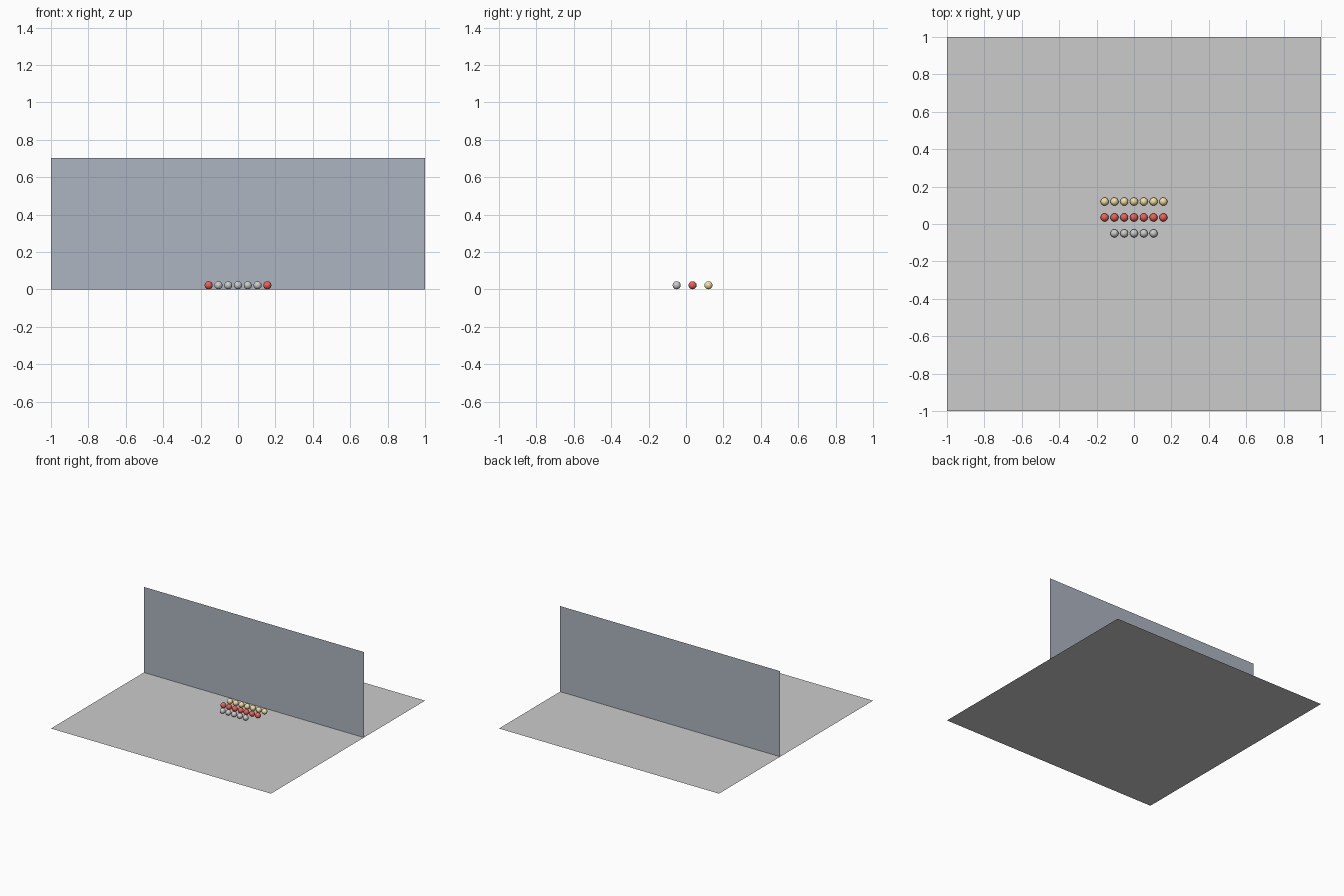
import bpy

if "Cube" in bpy.data.objects:
    bpy.data.objects.remove(bpy.data.objects["Cube"])

WALL_Y, WALL_H = 0.206, 0.703
RADIUS, PITCH = 0.0215, 0.0523


def material(name, rgb):
    m = bpy.data.materials.new(name)
    m.diffuse_color = (*rgb, 1)
    m.use_nodes = True
    m.node_tree.nodes["Principled BSDF"].inputs["Base Color"].default_value = m.diffuse_color
    return m


def sheet(name, corners, mat=None):
    mesh = bpy.data.meshes.new(name)
    mesh.from_pydata(corners, [], [(0, 1, 2, 3)])
    ob = bpy.data.objects.new(name, mesh)
    bpy.context.collection.objects.link(ob)
    if mat:
        mesh.materials.append(mat)
    return ob


def ball_row(name, count, y, mat=None):
    # first ball holds the mesh, the others share it
    bpy.ops.mesh.primitive_uv_sphere_add(segments=32, ring_count=16, radius=RADIUS)
    first = bpy.context.object
    bpy.ops.object.shade_smooth()
    if mat:
        first.data.materials.append(mat)
    for i in range(count):
        ob = first
        if i:
            ob = first.copy()
            bpy.context.collection.objects.link(ob)
        ob.name = f"{name}_{i + 1}"
        ob.location = ((i - (count - 1) / 2) * PITCH, y, RADIUS + 0.001)


# Floor and upright back panel, both without thickness
sheet("floor", [(-1, -1, 0), (1, -1, 0), (1, 1, 0), (-1, 1, 0)])
sheet("back_wall", [(-1, WALL_Y, 0), (1, WALL_Y, 0), (1, WALL_Y, WALL_H), (-1, WALL_Y, WALL_H)],
      material("slate_blue", (0.42, 0.46, 0.53)))

# Three rows of balls, front to back
ball_row("grey_ball", 5, -0.050)
ball_row("red_ball", 7, 0.035, material("red", (0.80, 0.12, 0.10)))
ball_row("gold_ball", 7, 0.120, material("gold", (0.90, 0.74, 0.38)))
